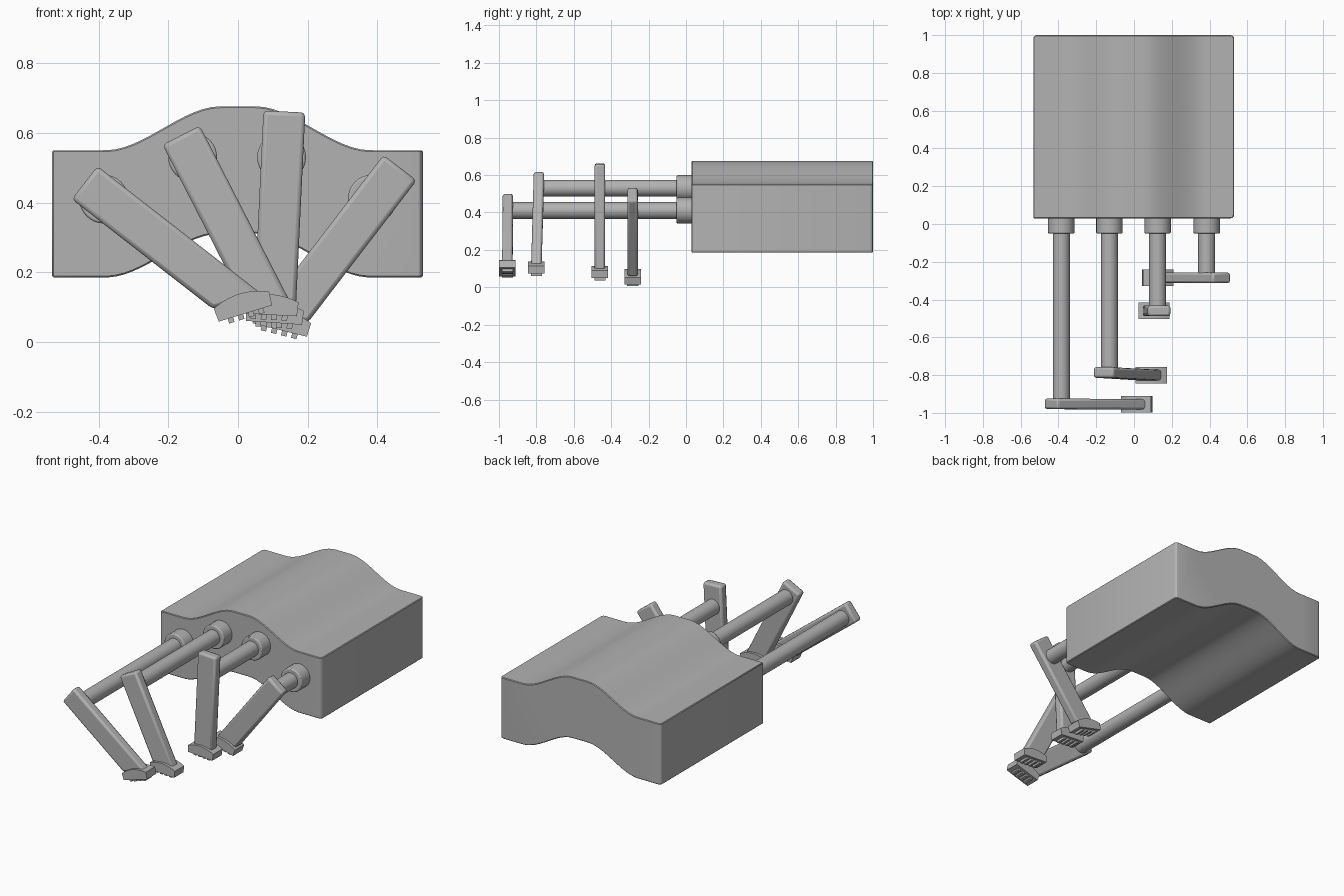
import bpy, bmesh, math
from mathutils import Vector, Matrix

if "Cube" in bpy.data.objects:
    bpy.data.objects.remove(bpy.data.objects["Cube"])

grey = bpy.data.materials.new("plain grey")
grey.diffuse_color = (0.45, 0.45, 0.45, 1)
grey.use_nodes = True
grey.node_tree.nodes["Principled BSDF"].inputs["Base Color"].default_value = grey.diffuse_color


def finish(bm, name, bevel=0.0, segs=2):
    bmesh.ops.recalc_face_normals(bm, faces=bm.faces[:])
    me = bpy.data.meshes.new(name)
    bm.to_mesh(me)
    bm.free()
    ob = bpy.data.objects.new(name, me)
    bpy.context.collection.objects.link(ob)
    me.materials.append(grey)
    if bevel:
        m = ob.modifiers.new("bevel", 'BEVEL')
        m.width, m.segments = bevel, segs
        m.limit_method, m.angle_limit = 'ANGLE', math.radians(40)
    bpy.ops.object.select_all(action='DESELECT')
    bpy.context.view_layer.objects.active = ob
    ob.select_set(True)
    bpy.ops.object.shade_smooth_by_angle(angle=math.radians(30))
    return ob


def prism(bm, pts, y0, y1):
    """Extrude an XZ outline from y0 to y1."""
    a = [bm.verts.new((x, y0, z)) for x, z in pts]
    b = [bm.verts.new((x, y1, z)) for x, z in pts]
    bm.faces.new(a)
    bm.faces.new(b[::-1])
    n = len(pts)
    for i in range(n):
        j = (i + 1) % n
        bm.faces.new((a[j], a[i], b[i], b[j]))


def cylinder(name, x, z, r, y0, y1, bevel):
    bm = bmesh.new()
    bmesh.ops.create_cone(bm, cap_ends=True, segments=32, radius1=r, radius2=r, depth=y1 - y0,
                          matrix=Matrix.Translation((x, (y0 + y1) / 2, z)) @ Matrix.Rotation(math.pi / 2, 4, 'X'))
    finish(bm, name, bevel)


# Humped body: wave on the top repeated on the underside
def wave(x):
    t = max(0.0, min(1.0, (0.38 - abs(x)) / 0.33))
    return 0.55 + 0.126 * t * t * (3 - 2 * t)


xs = [-0.533] + [-0.40 + 0.8 * i / 32 for i in range(33)] + [0.53]
outline = [(x, wave(x)) for x in xs] + [(x, wave(x) - 0.365) for x in reversed(xs)]
bm = bmesh.new()
prism(bm, outline, 0.03, 1.0)
# soften the upright corners, leaving the front left one sharp
edges = [e for e in bm.edges
         if abs(e.verts[0].co.x - e.verts[1].co.x) < 1e-5
         and abs(e.verts[0].co.y - e.verts[1].co.y) < 1e-5
         and (e.verts[0].co.x > 0 or e.verts[0].co.y > 0.5)]
bmesh.ops.bevel(bm, geom=edges, offset=0.018, segments=3, profile=0.5, affect='EDGES')
finish(bm, "body", 0.004, 1)

# (rod x, rod z, arm y at top, arm y at foot, arm top centre, foot centre, foot tilt)
hammers = [
    (-0.385, 0.41, -0.952, -0.955, (-0.440, 0.457), (0.015, 0.103), 17),
    (-0.13, 0.53, -0.786, -0.800, (-0.163, 0.593), (0.090, 0.100), -3),
    (0.125, 0.53, -0.460, -0.460, (0.133, 0.661), (0.105, 0.077), -4),
    (0.385, 0.41, -0.285, -0.285, (0.465, 0.500), (0.125, 0.056), -14),
]
for i, (rx, rz, ytop, yfoot, top, foot, tilt) in enumerate(hammers, 1):
    # Collar and rod
    cylinder(f"collar_{i}", rx, rz, 0.07, -0.05, 0.04, 0.006)
    cylinder(f"rod_{i}", rx, rz, 0.045, ytop, 0.0, 0)

    # Flat arm, its lower end cut parallel to the foot
    T, F = Vector(top), Vector(foot)
    d = (F - T).normalized()
    side = Vector((-d.y, d.x)) * 0.06
    a = math.radians(tilt)
    n = Vector((-math.sin(a), math.cos(a)))
    F2 = F + n * 0.018
    corners = [T + side, T - side]
    ends = [p + d * ((F2 - p).dot(n) / d.dot(n)) for p in corners]
    bm = bmesh.new()
    prism(bm, [corners[0], corners[1], ends[1], ends[0]], ytop - 0.028, ytop + 0.028)
    for v in bm.verts:
        if v.co.z < 0.3:
            v.co.y += yfoot - ytop
    finish(bm, f"arm_{i}", 0.012, 2)

    # Arched foot with raised ribs underneath
    place = Matrix.Translation((foot[0], yfoot, foot[1])) @ Matrix.Rotation(-a, 4, 'Y')
    arch = [(0.083 * u, 0.018 + 0.019 * (1 - u * u)) for u in [k / 5 - 1 for k in range(11)]]
    bm = bmesh.new()
    prism(bm, arch + [(0.080, -0.022), (-0.080, -0.022)], -0.044, 0.044)
    bm.transform(place)
    finish(bm, f"foot_{i}")
    bm = bmesh.new()
    for k in range(4):
        x = -0.045 + 0.03 * k
        prism(bm, [(x - 0.008, -0.018), (x + 0.008, -0.018), (x + 0.008, -0.036), (x - 0.008, -0.036)],
              -0.03, 0.03)
    bm.transform(place)
    finish(bm, f"foot_ribs_{i}")
